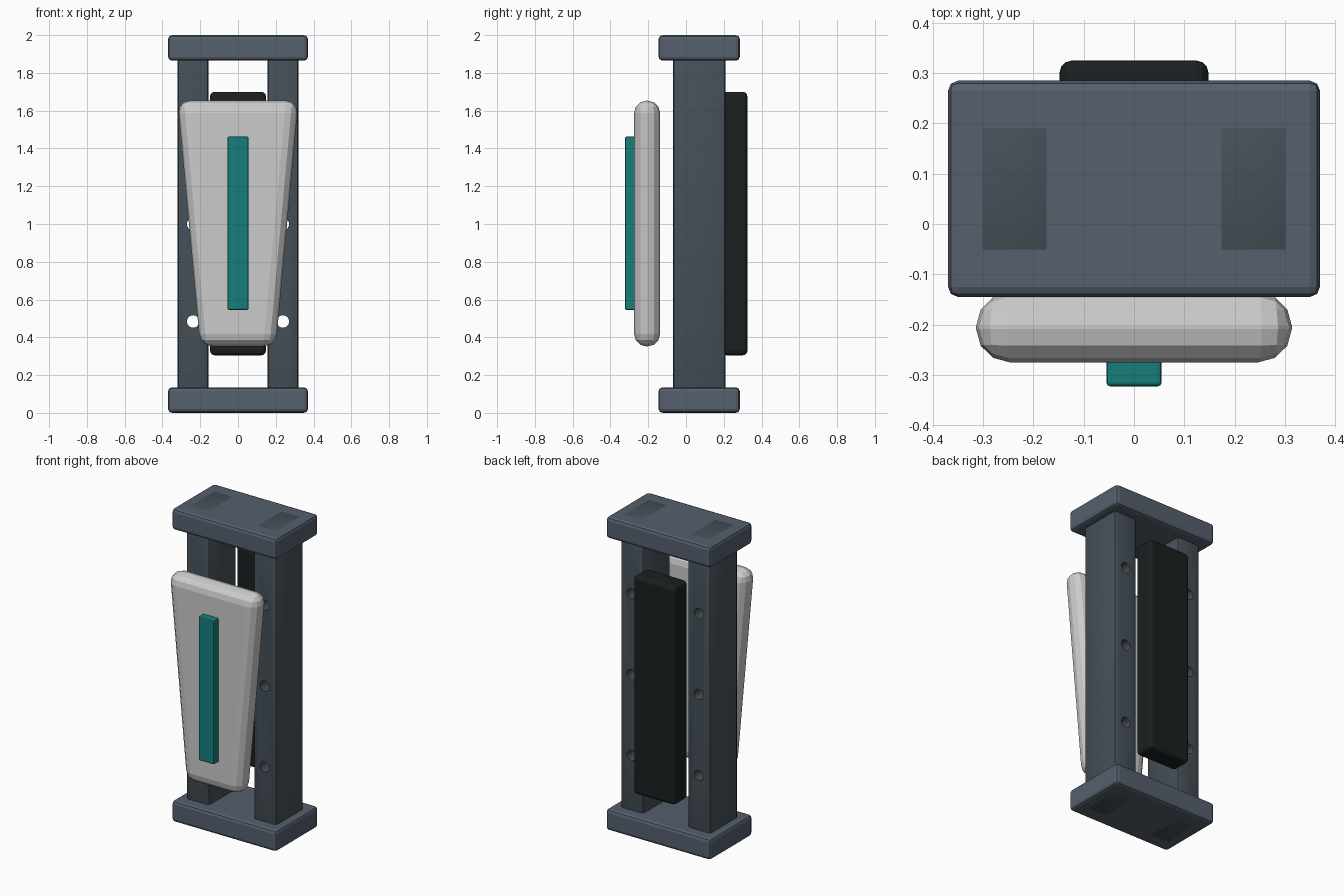
import bpy, bmesh, math
from mathutils import Matrix, Vector

if "Cube" in bpy.data.objects:
    bpy.data.objects.remove(bpy.data.objects["Cube"])


def material(name, rgb):
    m = bpy.data.materials.new(name)
    m.diffuse_color = (*rgb, 1)
    m.use_nodes = True
    m.node_tree.nodes["Principled BSDF"].inputs["Base Color"].default_value = m.diffuse_color
    return m


def block(name, lo, hi, bevel, segments, mat=None, bottom_scale=1.0):
    """Bevelled box between two corners; bottom_scale narrows its base in x."""
    bm = bmesh.new()
    bmesh.ops.create_cube(bm, size=1)
    lo, hi = Vector(lo), Vector(hi)
    mid, size = (lo + hi) / 2, hi - lo
    for v in bm.verts:
        taper = bottom_scale if v.co.z < 0 else 1
        v.co = mid + Vector((v.co.x * size.x * taper, v.co.y * size.y, v.co.z * size.z))
    bmesh.ops.bevel(bm, geom=bm.edges[:], offset=bevel, segments=segments,
                    profile=0.5, affect='EDGES', clamp_overlap=True)
    mesh = bpy.data.meshes.new(name)
    bm.to_mesh(mesh)
    bm.free()
    ob = bpy.data.objects.new(name, mesh)
    bpy.context.collection.objects.link(ob)
    if mat:
        mesh.materials.append(mat)
    return ob


slate = material("slate", (0.09, 0.115, 0.155))
dark_slate = material("dark_slate", (0.06, 0.08, 0.097))
black = material("black", (0.01, 0.014, 0.015))
pale = material("pale_grey", (0.72, 0.72, 0.74))
teal = material("teal", (0.008, 0.21, 0.2))

# End caps, a hair inside the rail ends
block("bottom_cap", (-0.37, -0.145, 0.0005), (0.37, 0.285, 0.135), 0.02, 2, slate)
block("top_cap", (-0.37, -0.145, 1.865), (0.37, 0.285, 1.9995), 0.02, 2, slate)

# Side rails with three through holes, mirrored
rail = block("side_rails", (0.155, -0.07, 0), (0.32, 0.21, 2), 0.02, 2, dark_slate)
bm = bmesh.new()
for z in (0.484, 1.0, 1.516):
    place = Matrix.Translation((0.2375, 0.07, z)) @ Matrix.Rotation(math.pi / 2, 4, 'X')
    bmesh.ops.create_cone(bm, cap_ends=True, segments=24, radius1=0.033,
                          radius2=0.033, depth=0.5, matrix=place)
cut_mesh = bpy.data.meshes.new("hole_cutter")
bm.to_mesh(cut_mesh)
bm.free()
cutter = bpy.data.objects.new("hole_cutter", cut_mesh)
bpy.context.collection.objects.link(cutter)

cut = rail.modifiers.new("holes", 'BOOLEAN')
cut.operation, cut.solver, cut.object = 'DIFFERENCE', 'EXACT', cutter
mirror = rail.modifiers.new("mirror", 'MIRROR')
mirror.use_axis = (True, False, False)
bpy.context.view_layer.objects.active = rail
rail.select_set(True)
for mod in ("holes", "mirror"):
    bpy.ops.object.modifier_apply(modifier=mod)
bpy.data.objects.remove(cutter)
bpy.ops.object.shade_smooth_by_angle(angle=math.radians(25))

# Rear block between the rails
block("rear_block", (-0.148, 0.19, 0.305), (0.148, 0.325, 1.70), 0.024, 3, black)

# Tapered front shield with rounded rim
block("front_shield", (-0.32, -0.275, 0.352), (0.32, -0.137, 1.653), 0.066, 3, pale, 0.625)

# Raised centre strip
block("centre_strip", (-0.055, -0.323, 0.545), (0.055, -0.265, 1.463), 0.008, 2, teal)
